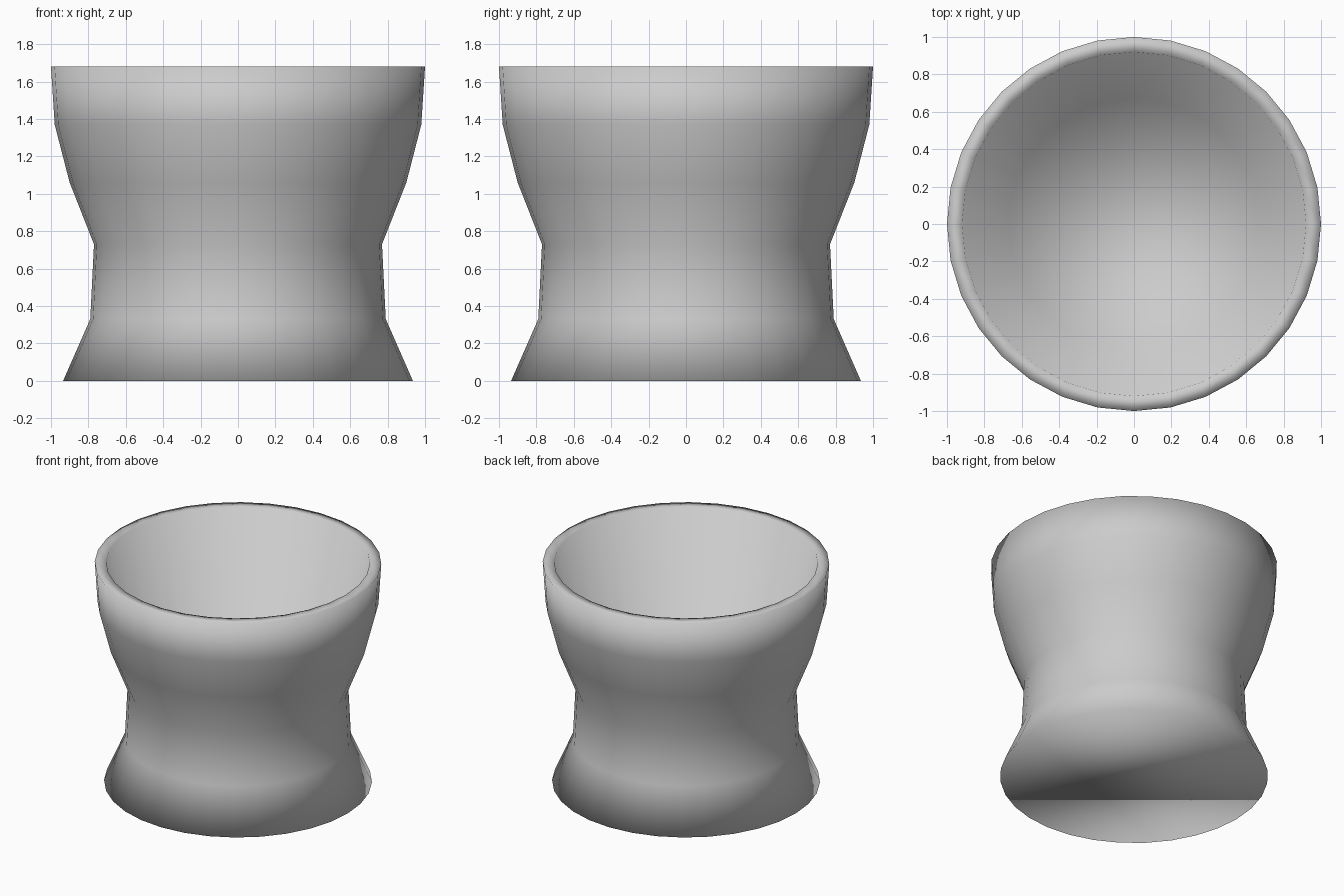
import bpy, bmesh, math

if "Cube" in bpy.data.objects:
    bpy.data.objects.remove(bpy.data.objects["Cube"])

SIDES = 32

# Profile (radius, height): outer wall from foot to lip, then inner bowl wall
profile = [
    (0.935, 0.0), (0.79, 0.33), (0.77, 0.73), (0.90, 1.06),
    (0.98, 1.37), (1.0, 1.68),
    (0.92, 1.68), (0.67, 0.60),
]


def ring(bm, r, z):
    step = 2 * math.pi / SIDES
    return [bm.verts.new((r * math.cos(i * step), r * math.sin(i * step), z))
            for i in range(SIDES)]


# Cup: lathed walls closed by an underside disc and a bowl floor
bm = bmesh.new()
rings = [ring(bm, r, z) for r, z in profile]
for lower, upper in zip(rings, rings[1:]):
    for i in range(SIDES):
        j = (i + 1) % SIDES
        bm.faces.new((lower[i], lower[j], upper[j], upper[i]))
bm.faces.new(list(reversed(rings[0])))
bm.faces.new(rings[-1])
bmesh.ops.recalc_face_normals(bm, faces=bm.faces)
for face in bm.faces:
    face.smooth = True

mesh = bpy.data.meshes.new("cup")
bm.to_mesh(mesh)
bm.free()
cup = bpy.data.objects.new("cup", mesh)
bpy.context.collection.objects.link(cup)
